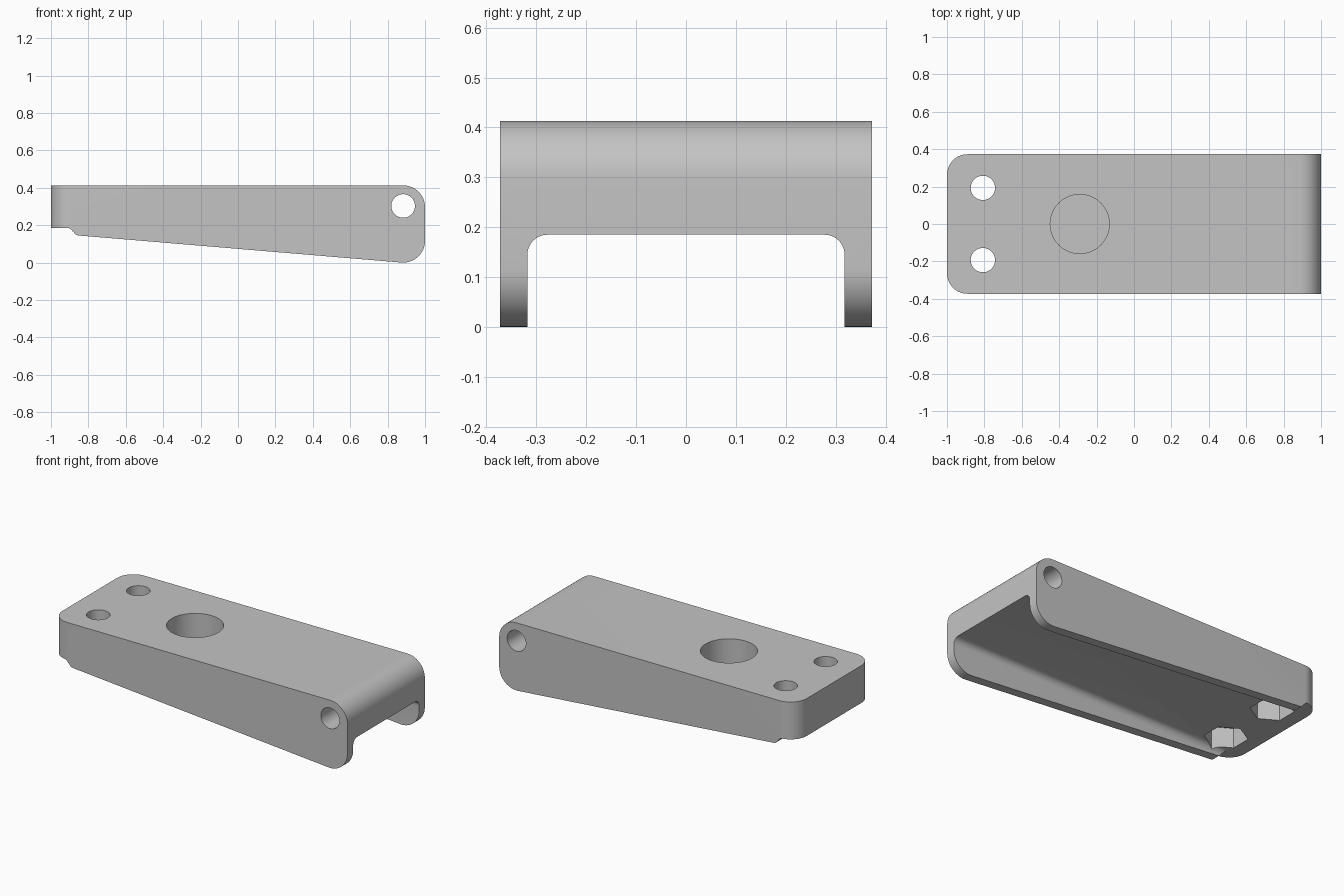
import bpy
import bmesh
import math
from mathutils import Vector

cube = bpy.data.objects.get("Cube")
if cube:
    bpy.data.objects.remove(cube, do_unlink=True)

grey = bpy.data.materials.new("plain grey")
grey.use_nodes = True
grey.diffuse_color = (0.55, 0.55, 0.55, 1)
grey.node_tree.nodes["Principled BSDF"].inputs["Base Color"].default_value = (0.55, 0.55, 0.55, 1)


def arc(cx, cy, r, start, end, steps=14):
    """Points on an arc, angles in degrees."""
    angles = [math.radians(start + (end - start) * i / steps) for i in range(steps + 1)]
    return [(cx + r * math.cos(a), cy + r * math.sin(a)) for a in angles]


def circle(cx, cy, r, sides=48, turn=0):
    return arc(cx, cy, r, turn, turn + 360, sides)[:-1]


def prism(name, outline, axis, low, high):
    """Extrude a 2D outline along one axis."""
    place = {"x": lambda a, b, t: (t, a, b),
             "y": lambda a, b, t: (a, t, b),
             "z": lambda a, b, t: (a, b, t)}[axis]
    bm = bmesh.new()
    face = bm.faces.new([bm.verts.new(place(a, b, low)) for a, b in outline])
    new = bmesh.ops.extrude_face_region(bm, geom=[face])["geom"]
    shift = Vector(place(0, 0, high - low))
    bmesh.ops.translate(bm, vec=shift, verts=[v for v in new if isinstance(v, bmesh.types.BMVert)])
    bmesh.ops.recalc_face_normals(bm, faces=bm.faces)
    mesh = bpy.data.meshes.new(name)
    bm.to_mesh(mesh)
    bm.free()
    mesh.materials.append(grey)
    obj = bpy.data.objects.new(name, mesh)
    bpy.context.collection.objects.link(obj)
    return obj


def combine(target, tool, operation="DIFFERENCE"):
    """Apply a boolean and discard the helper."""
    tool.hide_render = True
    mod = target.modifiers.new("cut", "BOOLEAN")
    mod.operation, mod.solver, mod.object = operation, "EXACT", tool
    bpy.ops.object.select_all(action="DESELECT")
    bpy.context.view_layer.objects.active = target
    target.select_set(True)
    bpy.ops.object.modifier_apply(modifier=mod.name)
    bpy.data.objects.remove(tool, do_unlink=True)


TOP, UNDER, HALF = 0.413, 0.185, 0.373
HINGE_X, NUT_X, NUT_Y = 0.883, -0.808, 0.193

# Tapered side profile with rounded hinge end and stepped thin end
profile = [(-1, TOP), (-1, UNDER)]
profile += arc(-0.91, UNDER - 0.025, 0.025, 90, 25, 6)
profile += arc(-0.85, 0.176, 0.031, 205, 265, 6)
profile += arc(HINGE_X, 0.117, 0.117, 265, 360)
profile += arc(HINGE_X, TOP - 0.117, 0.117, 0, 90)
body = prism("bracket_body", profile, "y", -HALF, HALF)

# Rounded vertical corners at the thin end
plan = [(1.1, -HALF), (1.1, HALF)]
plan += arc(-0.89, HALF - 0.11, 0.11, 90, 180) + arc(-0.89, 0.11 - HALF, 0.11, 180, 270)
combine(body, prism("corner_trim", plan, "z", -0.1, 0.6), "INTERSECT")

# Underside channel with filleted upper corners
channel = [(-0.318, -0.1), (0.318, -0.1)]
channel += arc(0.278, UNDER - 0.04, 0.04, 0, 90, 10)
channel += arc(-0.278, UNDER - 0.04, 0.04, 90, 180, 10)
combine(body, prism("channel_cutter", channel, "x", -1.2, 1.2))

# Hinge pin hole
combine(body, prism("pin_cutter", circle(HINGE_X, 0.303, 0.063), "y", -0.6, 0.6))

# Blind round pocket in the top
combine(body, prism("pocket_cutter", circle(-0.29, 0, 0.158, 64), "z", 0.24, 0.6))

# Bolt holes with hexagonal nut recesses below
for side in (-1, 1):
    combine(body, prism("bolt_cutter", circle(NUT_X, side * NUT_Y, 0.065), "z", -0.1, 0.6))
    combine(body, prism("nut_cutter", circle(NUT_X, side * NUT_Y, 0.12, 6, 30), "z", 0.1, 0.305))

bpy.context.view_layer.objects.active = body
body.select_set(True)
bpy.ops.object.shade_smooth_by_angle(angle=math.radians(30))
